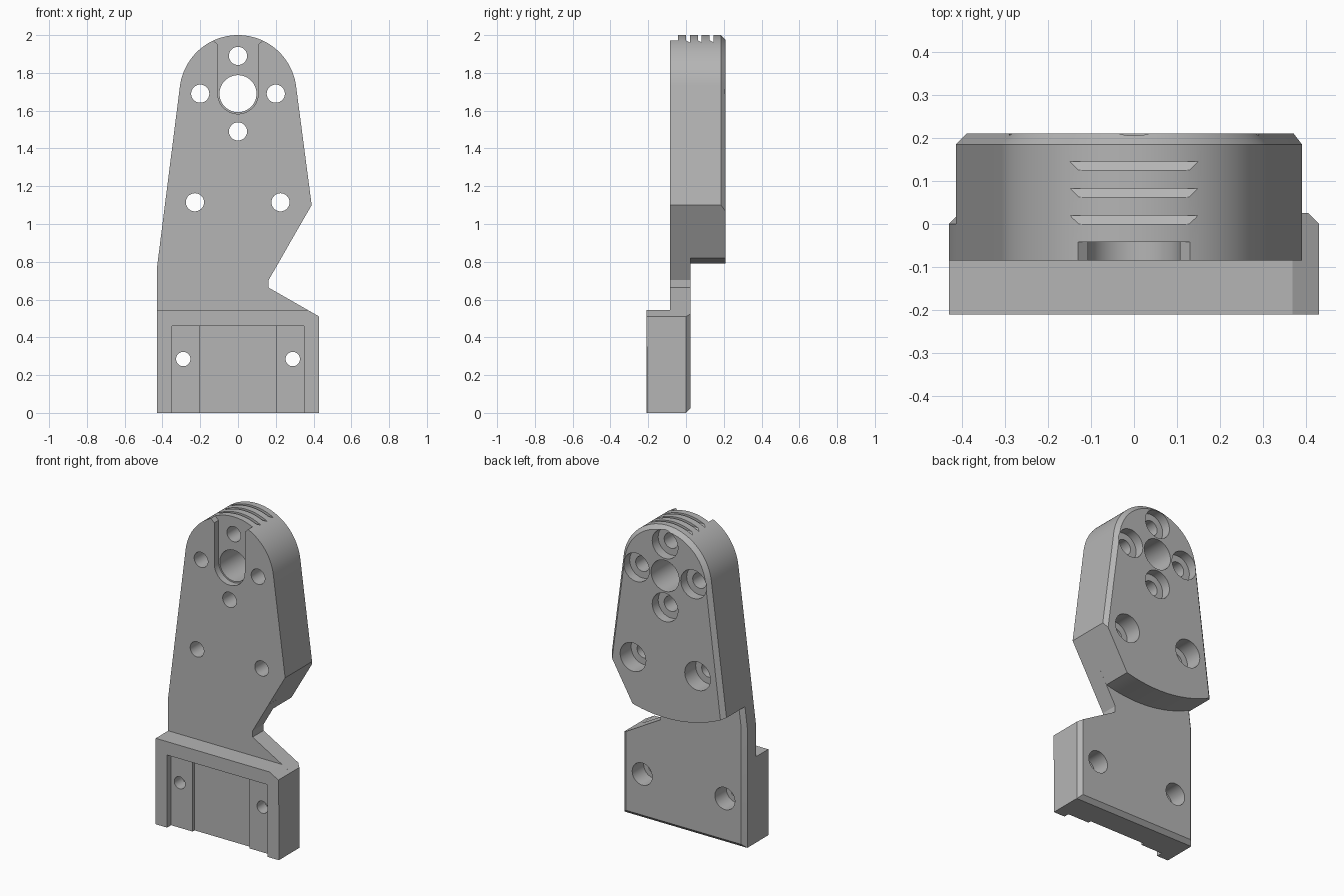
import bpy, bmesh, math

if "Cube" in bpy.data.objects:
    bpy.data.objects.remove(bpy.data.objects["Cube"], do_unlink=True)

grey = bpy.data.materials.new("mid_grey")
grey.use_nodes = True
COLOUR = (0.46, 0.46, 0.46, 1)
grey.diffuse_color = COLOUR
grey.node_tree.nodes["Principled BSDF"].inputs["Base Color"].default_value = COLOUR

HUB_Z = 1.69
FRONT, STEP, BACK = -0.085, 0.025, 0.21
BEVEL = 0.025


def loft(name, rings):
    """Solid through matching x-z outlines placed at successive depths y."""
    bm = bmesh.new()
    loops = [[bm.verts.new((x, y, z)) for x, z in pts] for y, pts in rings]
    count = len(loops[0])
    for a, b in zip(loops, loops[1:]):
        for i in range(count):
            j = (i + 1) % count
            bm.faces.new((a[i], a[j], b[j], b[i]))
    bm.faces.new(loops[0])
    bm.faces.new(loops[-1][::-1])
    bmesh.ops.recalc_face_normals(bm, faces=bm.faces)
    mesh = bpy.data.meshes.new(name)
    bm.to_mesh(mesh)
    bm.free()
    mesh.materials.append(grey)
    ob = bpy.data.objects.new(name, mesh)
    bpy.context.collection.objects.link(ob)
    return ob


def arc(x, z, r, start, end, n):
    return [(x + r * math.cos(start + (end - start) * i / n),
             z + r * math.sin(start + (end - start) * i / n)) for i in range(n + 1)]


def rect(x0, x1, z0, z1):
    return [(x0, z0), (x1, z0), (x1, z1), (x0, z1)]


def block(name, x0, x1, y0, y1, z0, z1):
    return loft(name, [(y, rect(x0, x1, z0, z1)) for y in (y0, y1)])


def cylinder(name, x, z, r, y0, y1):
    circle = arc(x, z, r, 0, math.tau, 48)[:-1]
    return loft(name, [(y0, circle), (y1, circle)])


def combine(body, tool, operation):
    mod = body.modifiers.new(operation, "BOOLEAN")
    mod.operation = operation
    mod.solver = "EXACT"
    mod.object = tool
    graph = bpy.context.evaluated_depsgraph_get()
    mesh = bpy.data.meshes.new_from_object(body.evaluated_get(graph))
    body.modifiers.clear()
    body.data = mesh
    bpy.data.objects.remove(tool, do_unlink=True)


def left_edge(z):
    return -0.43 + (z - 0.76) * 0.1263


# Thick upper arm: rounded top, curved lower edge, bevelled back
def arm_outline(r, corner, low, shift):
    tilt = math.radians(7.3)
    top = arc(0, HUB_Z, r, tilt, math.pi - tilt, 48)
    bottom = arc(0, HUB_Z, 0.9, -math.pi / 2 + low, -math.pi / 2 + 0.2562, 20)
    return [corner] + top + bottom


full = arm_outline(0.31, (0.39, 1.10), -0.4775, 0)
inset = arm_outline(0.31 - BEVEL, (0.371, 1.067), -0.4465, BEVEL)
bracket = loft("mounting_bracket", [(FRONT, full), (BACK - BEVEL, full), (BACK, inset)])


# Thin neck and lower plate, bevelled on the back at the sides and bottom
def plate_outline(b):
    return [(-0.43 + b, b), (0.43 - b, b), (0.43 - b, 0.51 + b * 0.57),
            (0.162, 0.663), (0.162, 0.703), (0.275, 0.90),
            (left_edge(0.90) + b, 0.90), (-0.43 + b, 0.76)]


combine(bracket, loft("neck_plate", [(FRONT, plate_outline(0)), (0, plate_outline(0)),
                                     (STEP, plate_outline(BEVEL))]), "UNION")

# Foot block standing out to the front
foot = [(-0.43, 0), (0.43, 0), (0.43, 0.51), (0.368, 0.545), (-0.43, 0.545)]
combine(bracket, loft("foot_block", [(-0.21, foot), (-0.05, foot)]), "UNION")

# Stepped pocket in the foot and shallow relief on its rim
cutters = [block("pocket", -0.35, 0.35, -0.3, -0.17, -0.1, 0.46),
           block("deep_pocket", -0.2, 0.2, -0.3, -0.15, -0.1, 0.46),
           block("rim_relief", 0.34, 0.5, -0.3, -0.205, -0.1, 0.35)]

# Foot bolt holes with counterbores from the back
for x in (-0.29, 0.29):
    cutters += [cylinder("foot_hole", x, 0.285, 0.038, -0.3, 0.1),
                cylinder("foot_counterbore", x, 0.285, 0.07, -0.09, 0.1)]

# Arm bolt holes: four around the hub, two lower and deeper
for x, z, depth in ((0, 1.89, 0.06), (0, 1.49, 0.06), (-0.2, HUB_Z, 0.06),
                    (0.2, HUB_Z, 0.06), (-0.228, 1.115, 0.11), (0.225, 1.115, 0.11)):
    cutters += [cylinder("arm_hole", x, z, 0.048, -0.2, 0.3),
                cylinder("arm_counterbore", x, z, 0.09, BACK - depth, 0.3)]

# Hub hole and the open slot above it on the front
cutters.append(cylinder("hub_hole", 0, HUB_Z, 0.098, -0.2, 0.3))
slot = arc(0, HUB_Z, 0.107, math.pi, math.tau, 24) + [
    (0.107, 1.95), (0.135, 1.975), (0.135, 2.1),
    (-0.135, 2.1), (-0.135, 1.975), (-0.107, 1.95)]
cutters.append(loft("slot", [(-0.2, slot), (-0.042, slot)]))

# Three grip grooves across the top, sloping deeper to the back
for y in (0, 0.063, 0.125):
    cutters.append(loft("grip_groove", [(y, rect(-0.3, 0.3, 1.972, 2.1)),
                                        (y + 0.02, rect(-0.3, 0.3, 1.962, 2.1))]))

for tool in cutters:
    combine(bracket, tool, "DIFFERENCE")

bpy.ops.object.select_all(action="DESELECT")
bracket.select_set(True)
bpy.context.view_layer.objects.active = bracket
bpy.ops.object.shade_smooth_by_angle(angle=math.radians(25))
